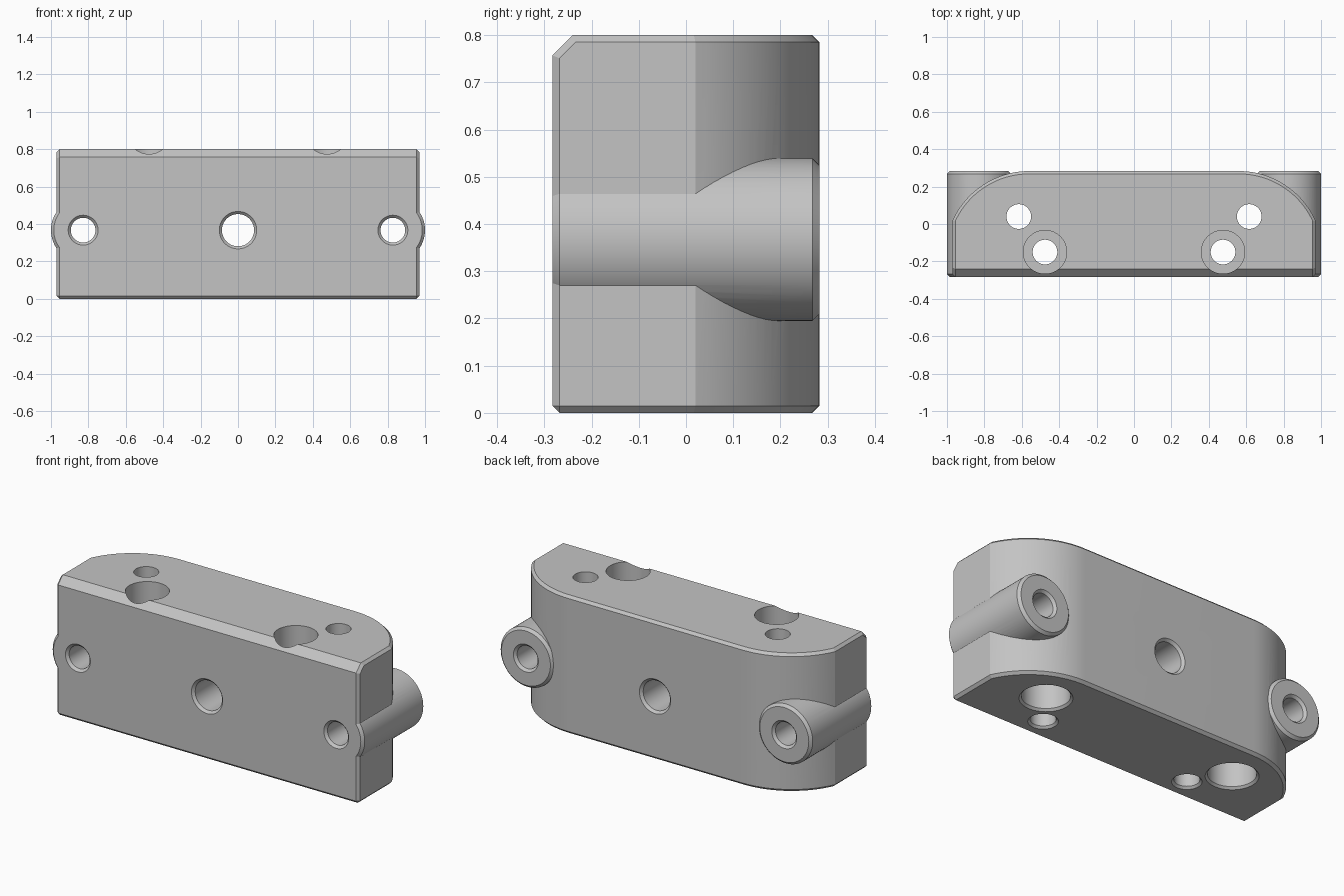
import bpy, bmesh, math
from mathutils import Matrix, Vector

default = bpy.data.objects.get("Cube")
if default:
    bpy.data.objects.remove(default, do_unlink=True)

HALF_X, HALF_Y, HEIGHT = 0.97, 0.283, 0.80
CHAMFER, FRONT_CHAMFER = 0.015, 0.043
BORE_Z = 0.367

grey = bpy.data.materials.new("machined_grey")
grey.use_nodes = True
colour = (0.55, 0.55, 0.55, 1)
grey.diffuse_color = colour
grey.node_tree.nodes["Principled BSDF"].inputs["Base Color"].default_value = colour


def make_object(name, bm):
    bmesh.ops.recalc_face_normals(bm, faces=bm.faces[:])
    mesh = bpy.data.meshes.new(name)
    bm.to_mesh(mesh)
    bm.free()
    mesh.materials.append(grey)
    obj = bpy.data.objects.new(name, mesh)
    bpy.context.collection.objects.link(obj)
    return obj


def turned(name, profile, centre, along_y=False, sides=64):
    """Solid of revolution from (radius, position along axis) pairs."""
    bm = bmesh.new()
    rings = []
    for r, t in profile:
        ring = []
        for i in range(sides):
            a = math.tau * i / sides
            ring.append(bm.verts.new((r * math.cos(a), r * math.sin(a), t)))
        rings.append(ring)
    for low, high in zip(rings, rings[1:]):
        for i in range(sides):
            j = (i + 1) % sides
            bm.faces.new((low[i], low[j], high[j], high[i]))
    bm.faces.new(rings[0][::-1])
    bm.faces.new(rings[-1])
    if along_y:
        bm.transform(Matrix.Rotation(-math.pi / 2, 4, "X"))
    bm.transform(Matrix.Translation(centre))
    return make_object(name, bm)


def combine(target, tool, operation):
    mod = target.modifiers.new(tool.name, "BOOLEAN")
    mod.operation = operation
    mod.solver = "EXACT"
    mod.object = tool
    bpy.context.view_layer.objects.active = target
    bpy.ops.object.modifier_apply(modifier=mod.name)
    bpy.data.objects.remove(tool, do_unlink=True)


# Block outline: straight front and sides, rounded back shoulders
flat_x, side_y = 0.56, 0.02
dx, dy = HALF_X - flat_x, HALF_Y - side_y
radius = (dx * dx + dy * dy) / (2 * dy)
sweep = math.asin(dx / radius)
steps = 20
half = [(HALF_X, -HALF_Y)]
for i in range(steps + 1):
    a = sweep * (1 - i / steps)
    half.append((flat_x + radius * math.sin(a), HALF_Y - radius * (1 - math.cos(a))))
outline = half + [(-x, y) for x, y in reversed(half)]

bm = bmesh.new()
base = bm.faces.new([bm.verts.new((x, y, 0)) for x, y in outline])
grown = bmesh.ops.extrude_face_region(bm, geom=[base])
tops = [g for g in grown["geom"] if isinstance(g, bmesh.types.BMVert)]
bmesh.ops.translate(bm, verts=tops, vec=(0, 0, HEIGHT))
bmesh.ops.recalc_face_normals(bm, faces=bm.faces[:])

# Wide chamfer along the top front edge
cut = bmesh.ops.bisect_plane(
    bm, geom=bm.verts[:] + bm.edges[:] + bm.faces[:],
    plane_co=(0, -HALF_Y, HEIGHT - FRONT_CHAMFER), plane_no=(0, -1, 1), clear_outer=True)
rim = [g for g in cut["geom_cut"] if isinstance(g, bmesh.types.BMEdge)]
bmesh.ops.holes_fill(bm, edges=rim, sides=0)
bmesh.ops.recalc_face_normals(bm, faces=bm.faces[:])
bm.normal_update()

# Narrow chamfer on every other sharp edge
sharp = []
for e in bm.edges:
    wide = any(f.normal.dot(Vector((0, -1, 1)).normalized()) > 0.99 for f in e.link_faces)
    along_x = abs(e.verts[0].co.x - e.verts[1].co.x) > HALF_X
    if e.calc_face_angle(0) > math.radians(30) and not (wide and along_x):
        sharp.append(e)
bmesh.ops.bevel(bm, geom=sharp, offset=CHAMFER, offset_type="OFFSET",
                segments=1, affect="EDGES", clamp_overlap=True)
block = make_object("mounting_block", bm)

# Round bosses along both ends
BOSS_X, BOSS_R = 0.828, 0.172
for side in (-1, 1):
    tube = [(BOSS_R - CHAMFER, -HALF_Y), (BOSS_R, CHAMFER - HALF_Y),
            (BOSS_R, HALF_Y - CHAMFER), (BOSS_R - CHAMFER, HALF_Y)]
    boss = turned("side_boss", tube, (side * BOSS_X, 0, BORE_Z), along_y=True)
    combine(block, boss, "UNION")


# Front-to-back bores, countersunk at both ends
def cross_bore(name, x, r, rim):
    over = 0.02
    c = rim - r
    profile = [(rim + over, -HALF_Y - over), (r, c - HALF_Y),
               (r, HALF_Y - c), (rim + over, HALF_Y + over)]
    combine(block, turned(name, profile, (x, 0, BORE_Z), along_y=True), "DIFFERENCE")


cross_bore("centre_bore", 0, 0.086, 0.1)
for side in (-1, 1):
    cross_bore("boss_bore", side * BOSS_X, 0.066, 0.08)

# Vertical bolt holes: front pair recessed from above, back pair from below
BOLT_R, SINK, OVER = 0.066, 0.012, 0.02
for side in (-1, 1):
    front = [(BOLT_R + SINK + OVER, -OVER), (BOLT_R, SINK), (BOLT_R, HEIGHT - 0.2),
             (0.116, HEIGHT - 0.2), (0.116, HEIGHT + OVER)]
    back = [(0.125 + SINK + OVER, -OVER), (0.125, SINK), (0.125, 0.2),
            (BOLT_R, 0.2), (BOLT_R, HEIGHT + OVER)]
    combine(block, turned("front_bolt_hole", front, (side * 0.476, -0.15, 0)), "DIFFERENCE")
    combine(block, turned("back_bolt_hole", back, (side * 0.616, 0.04, 0)), "DIFFERENCE")

bpy.ops.object.select_all(action="DESELECT")
block.select_set(True)
bpy.context.view_layer.objects.active = block
bpy.ops.object.shade_smooth_by_angle(angle=math.radians(18))
